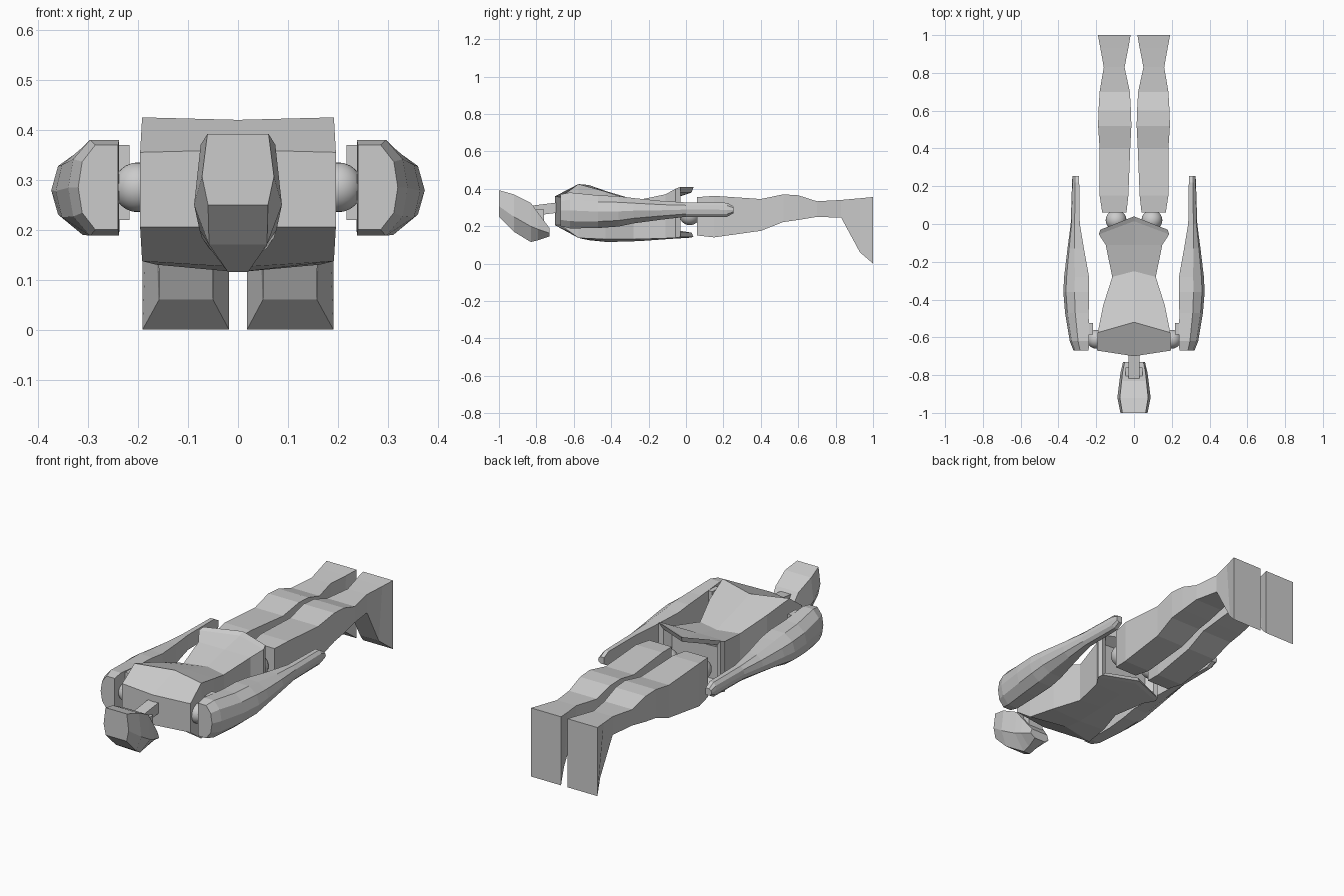
import bpy, bmesh
from mathutils import Vector, Matrix

if "Cube" in bpy.data.objects:
    bpy.data.objects.remove(bpy.data.objects["Cube"])


def finish(name, bm, mirror=False, smooth=False):
    bmesh.ops.recalc_face_normals(bm, faces=bm.faces)
    me = bpy.data.meshes.new(name)
    bm.to_mesh(me)
    bm.free()
    for p in me.polygons:
        p.use_smooth = smooth
    ob = bpy.data.objects.new(name, me)
    bpy.context.collection.objects.link(ob)
    if mirror:
        ob.modifiers.new("mirror", 'MIRROR').use_mirror_merge = False
    return ob


def loft(name, rings, mirror=False):
    bm = bmesh.new()
    loops = [[bm.verts.new(p) for p in r] for r in rings]
    n = len(loops[0])
    for a, b in zip(loops, loops[1:]):
        for i in range(n):
            j = (i + 1) % n
            bm.faces.new((a[i], a[j], b[j], b[i]))
    bm.faces.new(loops[0])
    bm.faces.new(loops[-1])
    return finish(name, bm, mirror)


def box(name, x0, x1, y0, y1, z0, z1, mirror=False):
    return loft(name, [[(x0, y, z0), (x1, y, z0), (x1, y, z1), (x0, y, z1)]
                       for y in (y0, y1)], mirror)


def ball(name, loc, r):
    bm = bmesh.new()
    bmesh.ops.create_uvsphere(bm, u_segments=24, v_segments=12, radius=r,
                              matrix=Matrix.Translation(Vector(loc)))
    return finish(name, bm, True, True)


# Torso: slightly ridged sections, last one recessed as the hip opening
def torso_ring(yc, ye, w, tc, te, bc, be):
    return [(-w, ye, te), (0, yc, tc), (w, ye, te),
            (w, ye, be), (0, yc, bc), (-w, ye, be)]


loft("torso", [torso_ring(*s) for s in (
    (-.70, -.67, .196, .36, .355, .205, .205),
    (-.52, -.575, .192, .42, .425, .125, .137),
    (-.42, -.43, .163, .385, .385, .115, .13),
    (-.25, -.28, .115, .335, .335, .12, .13),
    (-.11, -.11, .15, .37, .37, .13, .135),
    (.015, -.055, .186, .395, .40, .138, .138),
    (.04, -.03, .178, .408, .41, .142, .142),
    (.03, -.035, .155, .38, .38, .165, .165),
    (-.06, -.07, .13, .35, .35, .18, .18))])


# Head
def head_ring(y, w, zb, zt, low):
    zm = zb + (zt - zb) * .4
    return [(-w * .85, y, zt), (w * .85, y, zt), (w, y, zm),
            (low, y, zb), (-low, y, zb), (-w, y, zm)]


loft("head", [head_ring(*s) for s in (
    (-1, .072, .25, .392, .06), (-.92, .088, .17, .37, .058),
    (-.83, .077, .115, .325, .02), (-.79, .072, .125, .27, .02),
    (-.73, .058, .145, .19, .03))])
loft("neck", [[(-.03, y, z), (.03, y, z), (.03, y, z + .055), (-.03, y, z + .055)]
              for y, z in ((-.82, .255), (-.66, .275))])
box("neck_collar", -.045, .045, -.81, -.76, .2, .29)


# Arms: flat inside, chamfered outside, tapering to the hand
def arm_ring(y, xi, xo, zb, zt):
    w, h = xo - xi, zt - zb
    return [(xi, y, zb), (xi + w * .57, y, zb), (xi + w * .9, y, zb + h * .2),
            (xo, y, zb + h * .5), (xi + w * .9, y, zt - h * .2),
            (xi + w * .57, y, zt), (xi, y, zt)]


loft("arm", [arm_ring(*s) for s in (
    (-.67, .24, .32, .2, .37), (-.62, .238, .34, .188, .38),
    (-.47, .24, .365, .19, .365), (-.36, .237, .374, .198, .36),
    (-.28, .238, .37, .215, .35), (-.13, .265, .352, .235, .335),
    (0, .287, .335, .25, .327), (.22, .29, .328, .25, .325),
    (.255, .292, .326, .27, .305))], True)
ball("shoulder_joint", (.2, -.61, .285), .05)
box("shoulder_bracket", .217, .255, -.585, -.525, .22, .37, True)


# Legs: four-sided sections ending in pointed-down feet
def leg_ring(y, xi, xo, zb, zt, pinch=0):
    return [(xi, y, zt), (xo, y, zt), (xo - pinch, y, zb), (xi + pinch, y, zb)]


loft("leg", [leg_ring(*s) for s in (
    (.06, .04, .168, .15, .355), (.15, .03, .182, .14, .362),
    (.40, .02, .182, .175, .345), (.52, .014, .19, .222, .37),
    (.60, .016, .188, .233, .365), (.70, .022, .182, .25, .333),
    (.83, .05, .16, .245, .34), (.93, .03, .178, .06, .349, .02),
    (1, .018, .191, 0, .356))], True)
ball("hip_joint", (.095, .02, .26), .055)
